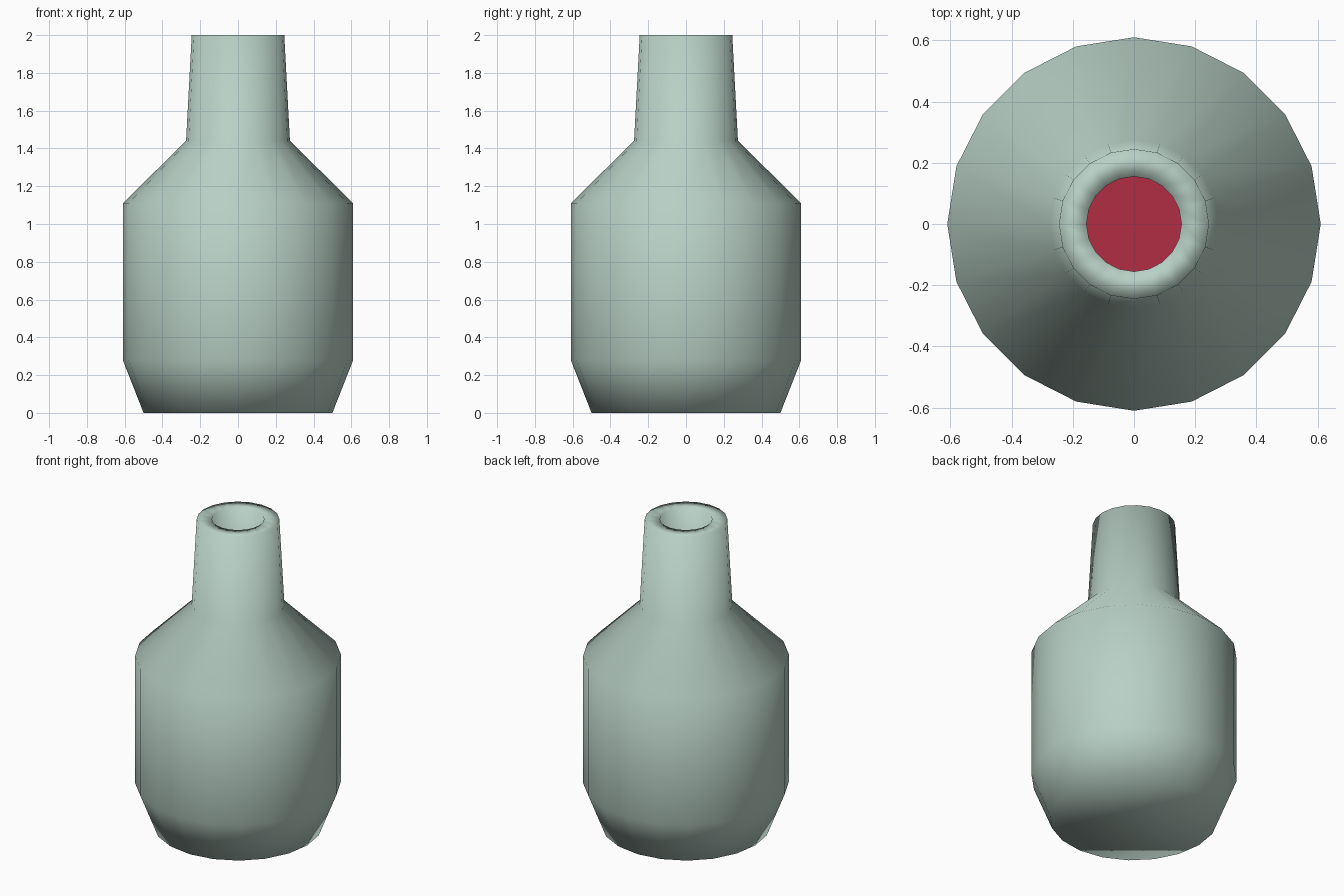
import bpy
import bmesh
from math import cos, sin, tau

SIDES = 20

default_cube = bpy.data.objects.get("Cube")
if default_cube:
    bpy.data.objects.remove(default_cube, do_unlink=True)


def make_material(name, color):
    mat = bpy.data.materials.new(name)
    mat.use_nodes = True
    mat.diffuse_color = color
    mat.node_tree.nodes["Principled BSDF"].inputs["Base Color"].default_value = color
    return mat


def lathe(name, profile, material, smooth):
    """Turn a (radius, height) profile around z and cap both ends."""
    bm = bmesh.new()
    rings = [
        [bm.verts.new((r * cos(tau * i / SIDES), r * sin(tau * i / SIDES), z))
         for i in range(SIDES)]
        for r, z in profile
    ]
    for low, high in zip(rings, rings[1:]):
        for i in range(SIDES):
            j = (i + 1) % SIDES
            bm.faces.new((low[i], low[j], high[j], high[i]))
    bm.faces.new(rings[0][::-1])
    bm.faces.new(rings[-1])
    for face in bm.faces:
        face.smooth = smooth
    mesh = bpy.data.meshes.new(name)
    bm.to_mesh(mesh)
    bm.free()
    mesh.materials.append(material)
    obj = bpy.data.objects.new(name, mesh)
    bpy.context.collection.objects.link(obj)
    return obj


glass = make_material("pale green glass", (0.48, 0.63, 0.56, 1))
red = make_material("red liquid", (0.45, 0.027, 0.058, 1))

# Thick-walled bottle: outside from base to rim, then down the inside
outside = [(0.50, 0), (0.61, 0.28), (0.61, 1.11), (0.275, 1.44), (0.245, 2)]
inside = [(0.155, 2), (0.185, 1.40), (0.52, 1.07), (0.52, 0.30), (0.44, 0.09)]
lathe("bottle", outside + inside, glass, True)

# Liquid resting inside the body
lathe("liquid", [(0.43, 0.10), (0.51, 0.30), (0.51, 0.95)], red, False)
